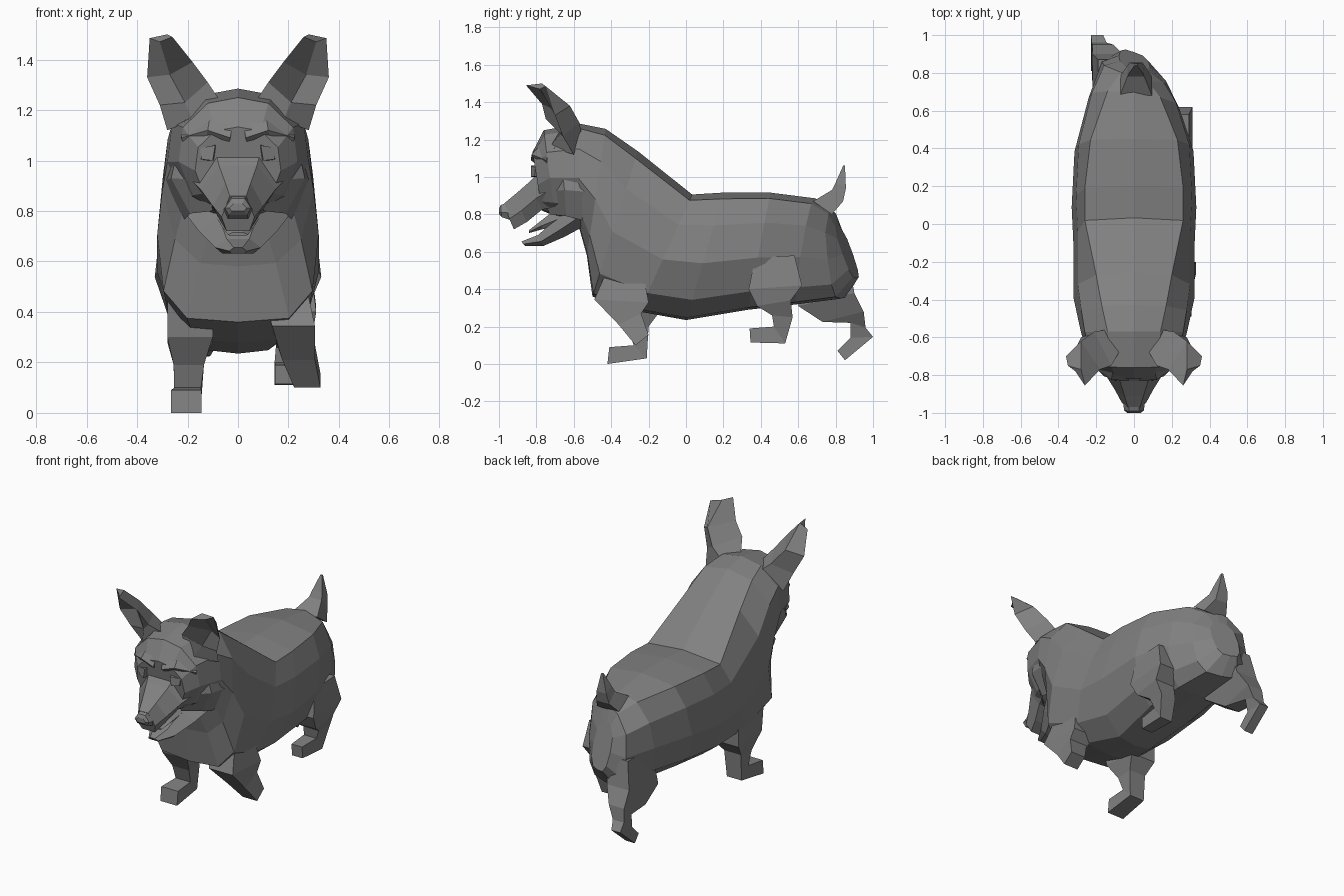
import bpy, bmesh

fur = bpy.data.materials.new("dark_grey")
fur.diffuse_color = (.22, .22, .22, 1)


def loft(name, rings, mirror=False):
    """Skin a list of equal-length point rings and cap both ends."""
    bm = bmesh.new()
    vr = [[bm.verts.new(p) for p in r] for r in rings]
    n = len(vr[0])
    for a, b in zip(vr, vr[1:]):
        for i in range(n):
            j = (i + 1) % n
            bm.faces.new((a[i], a[j], b[j], b[i]))
    bm.faces.new(vr[0])
    bm.faces.new(vr[-1])
    bmesh.ops.recalc_face_normals(bm, faces=bm.faces)
    me = bpy.data.meshes.new(name)
    bm.to_mesh(me)
    bm.free()
    me.materials.append(fur)
    ob = bpy.data.objects.new(name, me)
    bpy.context.collection.objects.link(ob)
    if mirror:
        ob.modifiers.new("mirror", "MIRROR").use_mirror_merge = False
    return ob


def section(yt, zt, yb, zb, wt, wm, wb, skew=0):
    """Slanted body section from its top and bottom points; skew swings the hips."""
    half = [(0, -.01), (wt, .04), (wm * .93, .25), (wm, .55),
            (wm * .5 + wb * .5, .84), (wb * .75, .98)]
    pts = half + [(0, 1.0)] + [(-x, t) for x, t in reversed(half[1:])]
    return [(x, yt + (yb - yt) * t - skew * x, zt + (zb - zt) * t) for x, t in pts]


def limb(name, rows):
    """Box-section limb: front edge, back edge (side view), centre x, half width."""
    return loft(name, [[(x - w, ya, za), (x + w, ya, za), (x + w, yb, zb), (x - w, yb, zb)]
                       for ya, za, yb, zb, x, w in rows])


def snout(name, rows):
    """Hexagonal bar along y: (y top, z top, y bottom, z bottom, half width)."""
    return loft(name, [[(-w * .5, yt, zt), (w * .5, yt, zt),
                        (w, (yt + yb) / 2, zt * .4 + zb * .6), (w * .7, yb, zb),
                        (-w * .7, yb, zb), (-w, (yt + yb) / 2, zt * .4 + zb * .6)]
                       for yt, zt, yb, zb, w in rows])


# Head, neck and trunk
loft("body", [section(*r) for r in [
    (-.82, 1.13, -.77, .82, .09, .17, .10),
    (-.76, 1.245, -.70, .79, .12, .235, .12),
    (-.57, 1.28, -.58, .76, .14, .28, .13),
    (-.43, 1.25, -.53, .58, .17, .30, .20),
    (-.26, 1.13, -.50, .36, .20, .32, .27),
    (.03, .90, -.25, .28, .26, .32, .23),
    (.20, .91, .0, .235, .26, .33, .16),
    (.45, .91, .33, .29, .23, .315, .20),
    (.69, .88, .60, .32, .14, .24, .18, .12),
    (.78, .82, .83, .35, .07, .17, .13, .3),
    (.81, .74, .91, .46, .04, .08, .06, .35)]])

# Cheek fur tufts
loft("cheek_fur", [
    [(.11, -.76, 1.00), (.12, -.77, .92), (.10, -.73, .80)],
    [(.24, -.66, 1.04), (.265, -.65, .93), (.19, -.64, .79)],
    [(.27, -.54, 1.02), (.285, -.52, .92), (.22, -.52, .76)]], mirror=True)

# Muzzle, nose, lower jaw, tongue
snout("muzzle", [(-.76, 1.06, -.70, .84, .19), (-.83, .98, -.77, .825, .15),
                 (-.91, .91, -.85, .76, .10), (-.97, .86, -.92, .72, .065)])
snout("nose", [(-.95, .865, -.94, .77, .058), (-.99, .85, -.985, .785, .052),
               (-1.0, .83, -1.0, .80, .035)])
snout("lower_jaw", [(-.88, .655, -.86, .632, .035), (-.79, .69, -.76, .632, .09),
                    (-.69, .78, -.65, .68, .155), (-.56, .89, -.52, .75, .22)])
snout("tongue", [(-.84, .715, -.84, .70, .04), (-.77, .77, -.77, .72, .065),
                 (-.68, .84, -.66, .74, .09)])

# Eyes and brows
loft("eye", [
    [(.10, -.83, 1.00), (.145, -.81, 1.005), (.15, -.74, 1.0), (.09, -.74, 1.0)],
    [(.09, -.83, 1.06), (.15, -.805, 1.05), (.15, -.74, 1.05), (.09, -.74, 1.07)]],
    mirror=True)
loft("brow", [
    [(.02, -.80, 1.16), (.03, -.83, 1.09), (.04, -.78, 1.05)],
    [(.11, -.77, 1.18), (.12, -.825, 1.12), (.13, -.78, 1.07)],
    [(.21, -.70, 1.16), (.225, -.75, 1.09), (.20, -.72, 1.02)]], mirror=True)

# Ears: inner edge, back ridge, outer edge, hollow
loft("ear", [
    [(.08, -.68, 1.25), (.15, -.56, 1.24), (.28, -.60, 1.12), (.18, -.73, 1.16)],
    [(.12, -.75, 1.31), (.21, -.57, 1.29), (.31, -.66, 1.22), (.21, -.67, 1.23)],
    [(.18, -.77, 1.39), (.28, -.62, 1.38), (.36, -.70, 1.33), (.27, -.66, 1.34)],
    [(.26, -.855, 1.49), (.28, -.77, 1.50), (.35, -.75, 1.485), (.31, -.78, 1.47)]],
    mirror=True)

# Legs in mid stride, tops buried in the trunk
limb("front_leg_left", [
    (-.40, .48, -.14, .46, -.19, .09), (-.38, .30, -.14, .28, -.19, .09),
    (-.31, .19, -.20, .20, -.195, .06), (-.28, .10, -.21, .03, -.20, .053),
    (-.41, .09, -.42, .0, -.205, .06)])
limb("front_leg_right", [
    (-.44, .46, -.22, .44, .19, .09), (-.49, .345, -.20, .33, .22, .085),
    (-.36, .21, -.24, .27, .24, .065), (-.27, .10, -.20, .155, .275, .052)])
limb("hind_leg_right", [
    (.37, .57, .58, .58, .22, .07), (.335, .40, .62, .42, .235, .075),
    (.38, .31, .56, .34, .225, .07), (.46, .26, .57, .25, .205, .055),
    (.47, .20, .53, .11, .19, .045), (.34, .19, .345, .115, .185, .038)])
limb("hind_leg_left", [
    (.62, .54, .87, .55, -.12, .07), (.60, .31, .90, .38, -.14, .08),
    (.73, .225, .95, .28, -.165, .055), (.88, .22, .96, .195, -.185, .04),
    (.88, .14, 1.0, .145, -.195, .032), (.81, .07, .85, .02, -.195, .032)])

# Tail
limb("tail", [(.68, .87, .78, .80, .01, .085), (.78, .93, .84, .87, .01, .045),
              (.80, .97, .855, .94, .01, .035), (.84, 1.06, .85, 1.06, .01, .006)])
